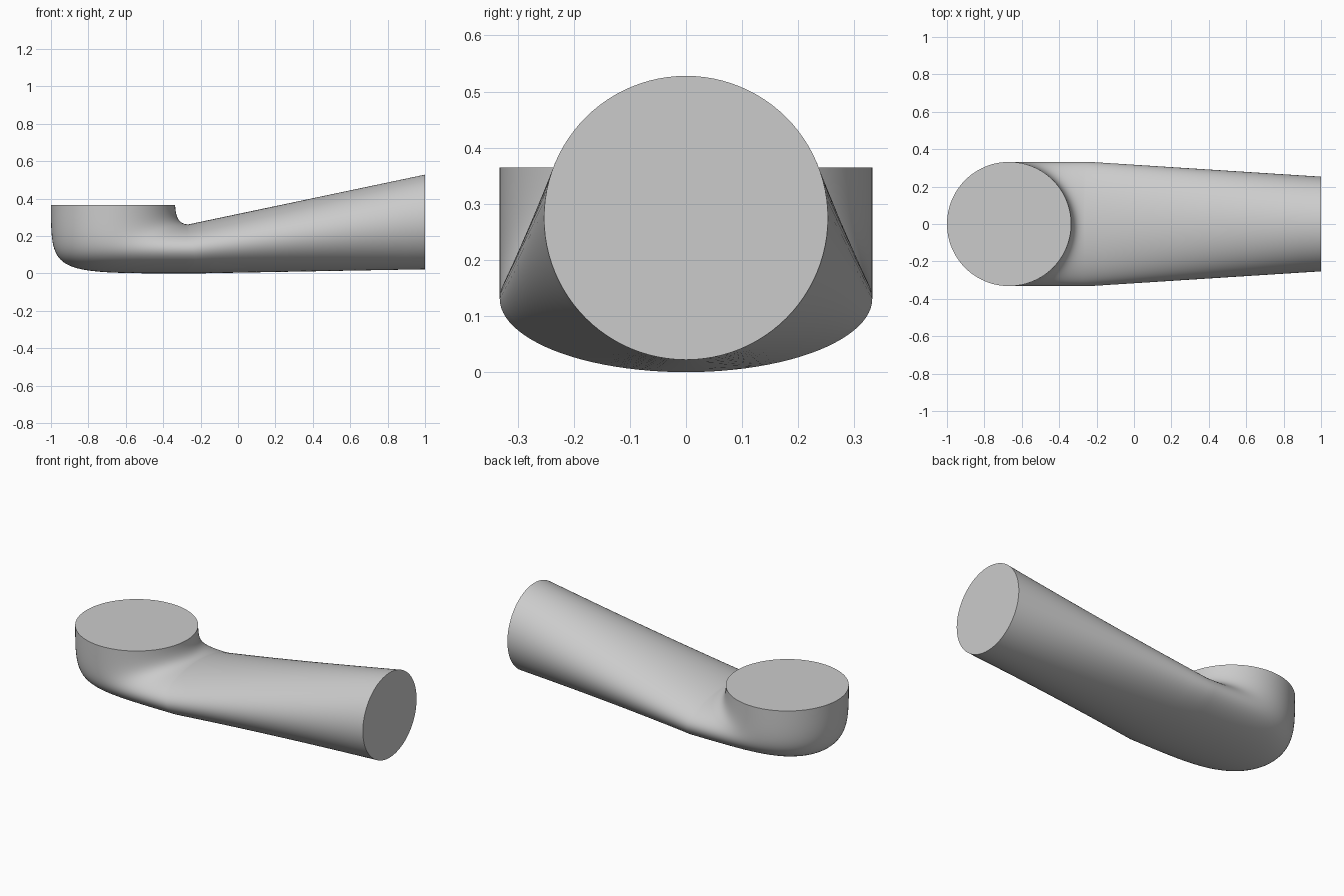
import bpy, bmesh, math
from mathutils import Vector

cube = bpy.data.objects.get("Cube")
if cube:
    bpy.data.objects.remove(cube, do_unlink=True)

SIDES, BEND_STEPS, TAPER_STEPS = 96, 32, 12

grey = bpy.data.materials.new("plain grey")
grey.use_nodes = True
colour = (0.6, 0.6, 0.6, 1)
grey.diffuse_color = colour
grey.node_tree.nodes["Principled BSDF"].inputs["Base Color"].default_value = colour


def bezier(points, t):
    """Point (x, z) on a cubic curve."""
    a, b, c, d = [Vector(p) for p in points]
    s = 1 - t
    return a * s**3 + b * 3 * s * s * t + c * 3 * s * t * t + d * t**3


# Profiles of the elbow: the outside of the bend and its tight inside
outer = [(-1, 0.365), (-1, -0.01), (-1, 0), (-0.21, 0)]
inner = [(-0.336, 0.365), (-0.334, 0.30), (-0.315, 0.262), (-0.265, 0.262)]
WIDE = 0.332
END_RADIUS = 0.253

# Each section is an ellipse given by its outer point, inner point, half width
sections = []
for i in range(BEND_STEPS + 1):
    t = i / BEND_STEPS
    sections.append((bezier(outer, t), bezier(inner, t), WIDE))
low, high = Vector(outer[-1]), Vector(inner[-1])
for i in range(1, TAPER_STEPS + 1):
    t = i / TAPER_STEPS
    sections.append((low.lerp(Vector((1, 0.022)), t),
                     high.lerp(Vector((1, 0.528)), t),
                     WIDE + (END_RADIUS - WIDE) * t))

# Loft the sections into one closed pipe
bm = bmesh.new()
rings = []
for out, inn, width in sections:
    mid, half = (out + inn) / 2, (inn - out) / 2
    ring = []
    for k in range(SIDES):
        a = math.tau * k / SIDES
        p = mid + half * math.cos(a)
        ring.append(bm.verts.new((p.x, width * math.sin(a), p.y)))
    rings.append(ring)
for r, s in zip(rings, rings[1:]):
    for k in range(SIDES):
        n = (k + 1) % SIDES
        bm.faces.new((r[k], r[n], s[n], s[k]))
bm.faces.new(rings[0])
bm.faces.new(rings[-1])
bmesh.ops.recalc_face_normals(bm, faces=bm.faces)

mesh = bpy.data.meshes.new("elbow_pipe")
bm.to_mesh(mesh)
bm.free()
mesh.materials.append(grey)
pipe = bpy.data.objects.new("elbow_pipe", mesh)
bpy.context.collection.objects.link(pipe)

# Smooth walls, crisp end caps
bpy.ops.object.select_all(action='DESELECT')
pipe.select_set(True)
bpy.context.view_layer.objects.active = pipe
bpy.ops.object.shade_smooth_by_angle(angle=math.radians(40))
